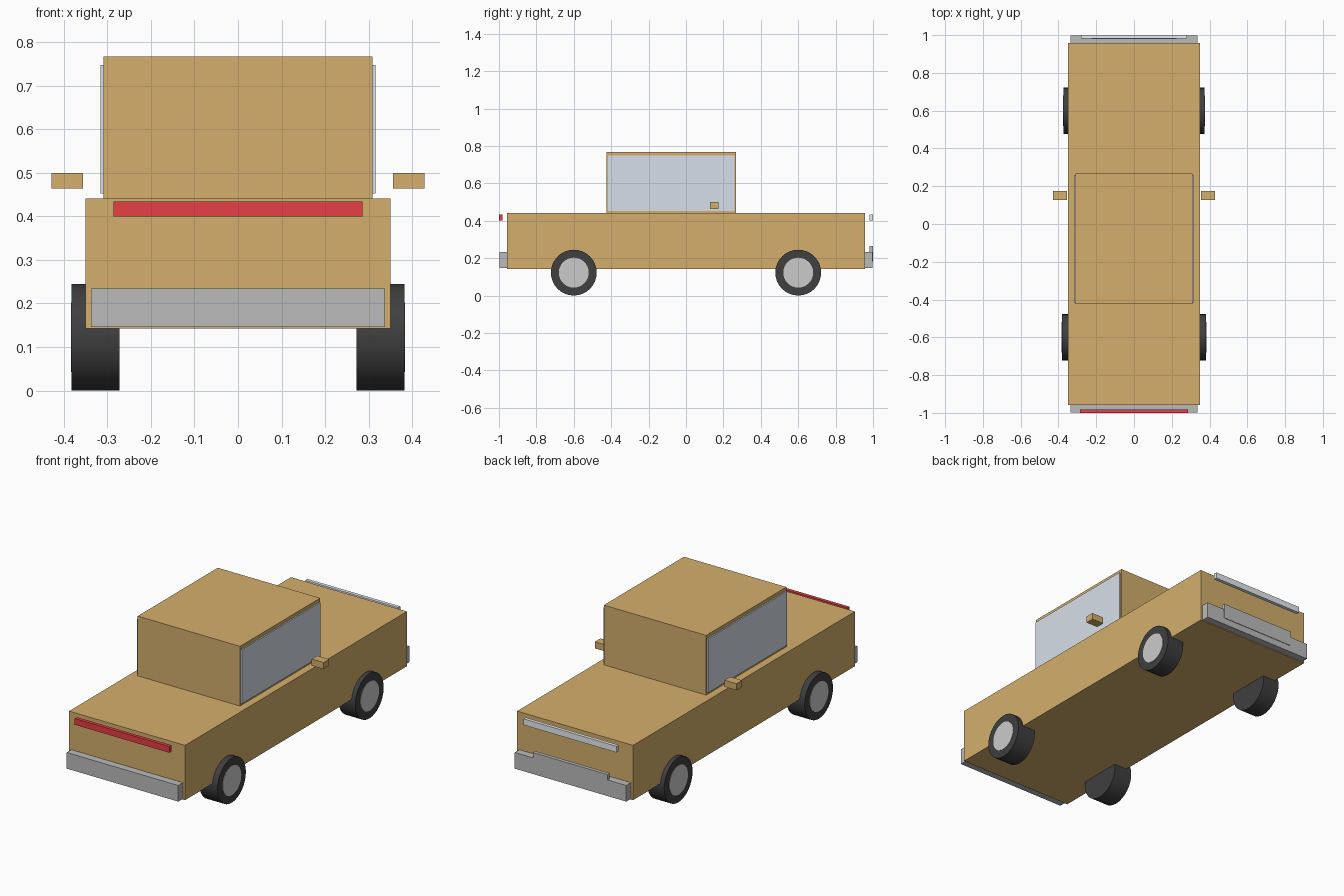
import bpy
import bmesh
from math import pi
from mathutils import Matrix, Vector

if "Cube" in bpy.data.objects:
    bpy.data.objects.remove(bpy.data.objects["Cube"])


def material(name, rgb):
    m = bpy.data.materials.new(name)
    m.diffuse_color = (*rgb, 1)
    m.use_nodes = True
    m.node_tree.nodes["Principled BSDF"].inputs["Base Color"].default_value = m.diffuse_color
    return m


paint = material("tan_paint", (0.66, 0.43, 0.15))
glass = material("pale_glass", (0.68, 0.74, 0.82))
red = material("red_lens", (0.8, 0.05, 0.06))
white = material("white_lens", (0.8, 0.83, 0.87))
rubber = material("rubber", (0.05, 0.05, 0.05))
metal = material("metal", (0.5, 0.5, 0.5))
hub_metal = material("hub_metal", (0.65, 0.65, 0.67))


def finish(name, bm, mat):
    mesh = bpy.data.meshes.new(name)
    bm.to_mesh(mesh)
    bm.free()
    mesh.materials.append(mat)
    ob = bpy.data.objects.new(name, mesh)
    bpy.context.collection.objects.link(ob)
    return ob


def box(name, xs, ys, zs, mat):
    """Box given by its extents along each axis."""
    size = Vector((xs[1] - xs[0], ys[1] - ys[0], zs[1] - zs[0]))
    centre = Vector((sum(xs), sum(ys), sum(zs))) / 2
    bm = bmesh.new()
    bmesh.ops.create_cube(bm, size=1,
                          matrix=Matrix.Translation(centre) @ Matrix.Diagonal((*size, 1)))
    return finish(name, bm, mat)


def disc(name, radius, x0, x1, y, z, mat):
    """Cylinder lying along x between x0 and x1."""
    bm = bmesh.new()
    place = Matrix.Translation(((x0 + x1) / 2, y, z)) @ Matrix.Rotation(pi / 2, 4, 'Y')
    bmesh.ops.create_cone(bm, cap_ends=True, segments=32, radius1=radius,
                          radius2=radius, depth=abs(x1 - x0), matrix=place)
    for f in bm.faces:
        f.smooth = len(f.verts) == 4
    for e in bm.edges:
        e.smooth = all(len(f.verts) == 4 for f in e.link_faces)
    return finish(name, bm, mat)


# Body and cabin
box("body", (-0.35, 0.35), (-0.957, 0.957), (0.142, 0.441), paint)
box("cabin", (-0.309, 0.309), (-0.424, 0.267), (0.441, 0.767), paint)

# Bumpers, light bars and rear plate
box("front_bumper", (-0.337, 0.337), (-0.997, -0.957), (0.146, 0.234), metal)
box("rear_bumper", (-0.337, 0.337), (0.957, 0.997), (0.146, 0.234), metal)
box("front_light_bar", (-0.286, 0.286), (-1.0, -0.981), (0.4, 0.434), red)
box("rear_light_bar", (-0.28, 0.28), (0.981, 1.0), (0.4, 0.434), white)
box("rear_plate", (-0.225, 0.225), (0.98, 1.0), (0.182, 0.265), metal)

# Mirrored side parts
for label, s in (("left", -1), ("right", 1)):
    box(label + "_window", sorted((s * 0.305, s * 0.316)), (-0.418, 0.259),
        (0.453, 0.748), glass)
    box(label + "_mirror", sorted((s * 0.356, s * 0.428)), (0.127, 0.175),
        (0.464, 0.5), paint)
    for end, y, outer in (("front", -0.6, 0.382), ("rear", 0.6, 0.374)):
        disc(f"{end}_{label}_tyre", 0.1225, s * 0.272, s * outer, y, 0.1225, rubber)
        disc(f"{end}_{label}_hub", 0.08, s * 0.3, s * (outer + 0.002), y, 0.1225, hub_metal)
